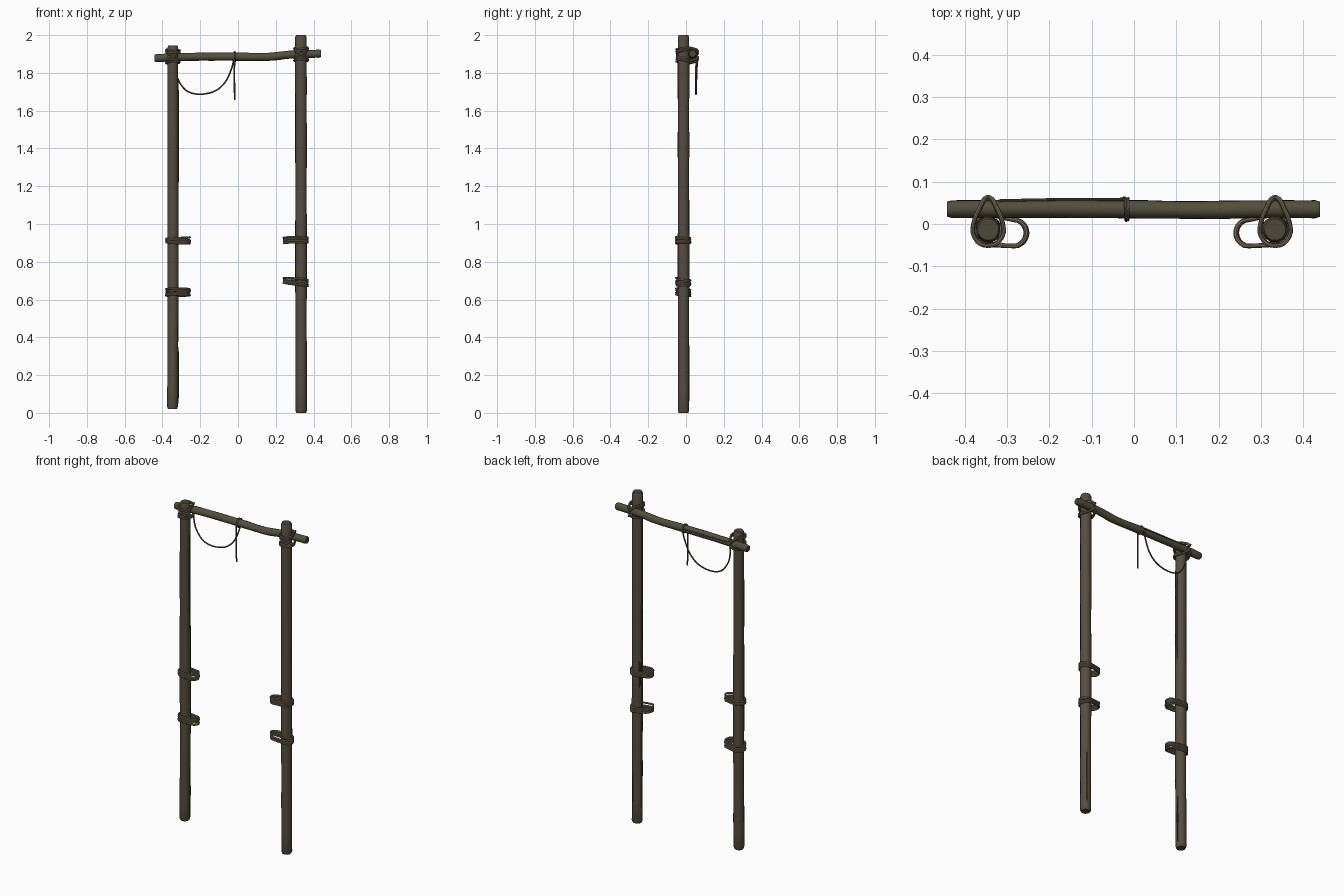
import bpy, bmesh, math, random
from mathutils import Vector

if "Cube" in bpy.data.objects:
    bpy.data.objects.remove(bpy.data.objects["Cube"])

random.seed(4)


def material(name, rgb):
    m = bpy.data.materials.new(name)
    m.diffuse_color = (*rgb, 1)
    m.use_nodes = True
    m.node_tree.nodes["Principled BSDF"].inputs["Base Color"].default_value = m.diffuse_color
    return m


POST = material("brown_wood", (0.094, 0.076, 0.049))
BEAM = material("olive_wood", (0.086, 0.077, 0.046))
CUT = material("cut_wood", (0.075, 0.065, 0.042))
BARK = material("dark_bark", (0.06, 0.05, 0.032))
ROPE = material("hemp_rope", (0.20, 0.155, 0.105))
CORD = material("dark_cord", (0.10, 0.08, 0.055))


def tube(name, pts, radii, sides, mats, jitter=0.0):
    """Sweep a ring along a path; the caps use the last material."""
    pts = [Vector(p) for p in pts]
    bm = bmesh.new()
    wob = [1 + random.uniform(-jitter, jitter) for _ in range(sides)]
    rings, normal = [], None
    for i, p in enumerate(pts):
        t = (pts[min(i + 1, len(pts) - 1)] - pts[max(i - 1, 0)]).normalized()
        if normal is None:
            normal = t.orthogonal()
        normal = (normal - t * normal.dot(t)).normalized()
        side = t.cross(normal)
        r = radii[i] if isinstance(radii, list) else radii
        ring = []
        for k in range(sides):
            a = 2 * math.pi * k / sides
            ring.append(bm.verts.new(p + (normal * math.cos(a) + side * math.sin(a)) * r * wob[k]))
        rings.append(ring)
    for a, b in zip(rings, rings[1:]):
        for k in range(sides):
            n = (k + 1) % sides
            bm.faces.new((a[k], a[n], b[n], b[k]))
    for ring in (rings[0][::-1], rings[-1]):
        bm.faces.new(ring).material_index = len(mats) - 1
    bmesh.ops.recalc_face_normals(bm, faces=bm.faces)
    me = bpy.data.meshes.new(name)
    bm.to_mesh(me)
    bm.free()
    for m in mats:
        me.materials.append(m)
    me.shade_smooth()
    me.set_sharp_from_angle(angle=math.radians(40))
    ob = bpy.data.objects.new(name, me)
    bpy.context.collection.objects.link(ob)
    return ob


def spline(ctrl, steps=6, closed=False):
    """Catmull-Rom curve through the control points."""
    c = [Vector(p) for p in ctrl]
    n = len(c)
    get = (lambda i: c[i % n]) if closed else (lambda i: c[max(0, min(n - 1, i))])
    out = []
    for i in range(n if closed else n - 1):
        a, b, d, e = get(i - 1), get(i), get(i + 1), get(i + 2)
        for s in range(steps):
            t = s / steps
            out.append(0.5 * (2 * b + (d - a) * t + (2 * a - 5 * b + 4 * d - e) * t * t
                              + (3 * b - a - 3 * d + e) * t ** 3))
    out.append(get(n) if closed else c[-1])
    return out


def log(name, ctrl, r, mat, jitter=0.04):
    """Slightly crooked pole with worn, rounded-off ends."""
    p = spline(ctrl, 4)
    d0, d1 = (p[1] - p[0]).normalized() * 0.012, (p[-1] - p[-2]).normalized() * 0.012
    p = [p[0], p[0] + d0] + p[1:-1] + [p[-1] - d1, p[-1]]
    radii = [r * random.uniform(0.97, 1.03) for _ in p]
    radii[0] = radii[-1] = r * 0.84
    return tube(name, p, radii, 12, [mat, CUT], jitter)


PY = -0.013

# Upright posts
log("left_post", [(-0.347, PY, 0.02), (-0.344, PY, 0.6), (-0.345, PY, 1.3), (-0.345, PY, 1.945)], 0.030, POST)
log("right_post", [(0.335, PY, 0.0), (0.334, PY, 0.7), (0.334, PY, 1.4), (0.333, PY, 2.0)], 0.031, POST)

# Crossbeam
log("crossbeam", [(-0.442, 0.035, 1.878), (-0.25, 0.036, 1.885), (-0.02, 0.035, 1.886),
                  (0.16, 0.033, 1.885), (0.28, 0.035, 1.897), (0.44, 0.035, 1.902)], 0.0215, BEAM)


# Thin bark slivers on the posts
def sliver(name, x, ang, z0, z1):
    cx, cy = x + 0.0285 * math.cos(ang), PY + 0.0285 * math.sin(ang)
    zs = [z0 + (z1 - z0) * f for f in (0, 0.1, 0.5, 0.9, 1)]
    tube(name, [(cx, cy, z) for z in zs], [0.001, 0.004, 0.005, 0.004, 0.001], 6, [BARK])


sliver("bark_sliver_1", 0.335, 1.2, 0.03, 0.39)
sliver("bark_sliver_2", -0.345, 0.1, 1.18, 1.75)
sliver("bark_sliver_3", -0.345, 0.2, 0.05, 0.35)
sliver("bark_sliver_4", 0.334, 2.6, 0.8, 1.0)


# Loose rope coils round a post, with an eye reaching inwards
def coil(name, x, inward, z, height, tilt, turns=4):
    for j in range(turns):
        dz = height * (j / (turns - 1) - 0.5)
        w = random.uniform(0.0, 0.005)
        ph = random.uniform(0, 6.28)
        shape = []
        for k in range(8):          # snug half round the post
            a = math.pi / 2 + math.pi * k / 7
            shape.append((0.0355 * math.cos(a), 0.0355 * math.sin(a)))
        for k in range(8):          # open half
            a = -math.pi / 2 + math.pi * k / 7
            shape.append((0.064 - w + 0.030 * math.cos(a), -0.008 + 0.031 * math.sin(a)))
        pts = []
        for i, (u, v) in enumerate(shape):
            h = dz + tilt * u + 0.004 * math.sin(ph + 2 * math.pi * i / 16)
            pts.append((x + inward * u, PY + v, z + h))
        tube(f"{name}_strand_{j + 1}", spline(pts, 3, True), 0.0055, 8, [ROPE])


coil("left_upper_coil", -0.345, 1, 0.913, 0.026, 0.0)
coil("left_lower_coil", -0.345, 1, 0.638, 0.032, 0.03)
coil("right_upper_coil", 0.334, -1, 0.913, 0.026, 0.03)
coil("right_lower_coil", 0.334, -1, 0.692, 0.028, 0.08)


# Lashings tying the beam to each post: teardrops over and under the beam
def lashing(name, x, zc):
    n = 0
    for s in (1, -1):
        for lift, grow in ((0.0, 0.0), (0.010, 0.003)):
            half = [(0.0, -0.050, 0.018), (0.022, -0.043, 0.018), (0.036, -0.018, 0.021),
                    (0.031, 0.010, 0.026), (0.020, 0.036, 0.027), (0.011, 0.054, 0.021)]
            tip = [(0.0, 0.061, 0.010)]
            ring = half + tip + [(-u, v, w) for u, v, w in half[:0:-1]]
            skew = random.uniform(-0.12, 0.12)
            pts = [(x + u * (1 + grow * 8), v + grow * (1 if v > 0 else -0.5),
                    zc + s * (w + (lift if v < 0.03 else lift * 0.5)) + skew * u) for u, v, w in ring]
            n += 1
            tube(f"{name}_strand_{n}", spline(pts, 4, True), 0.005, 8, [ROPE])
    # crossing turn on the front of the post
    for s in (1, -1):
        pts = [(x - 0.033, 0.0, zc - s * 0.02), (x - 0.026, -0.039, zc - s * 0.014),
               (x, -0.049, zc), (x + 0.026, -0.039, zc + s * 0.014), (x + 0.033, 0.0, zc + s * 0.02)]
        tube(f"{name}_cross_{2 + s}", spline(pts, 4), 0.005, 8, [ROPE])


lashing("left_lashing", -0.345, 1.887)
lashing("right_lashing", 0.334, 1.898)

# Slack cord: hangs behind, turns over the beam, tail drops in front
tube("hanging_cord", spline([
    (-0.338, 0.058, 1.885), (-0.332, 0.052, 1.82), (-0.315, 0.051, 1.76), (-0.27, 0.052, 1.704),
    (-0.2, 0.053, 1.687), (-0.12, 0.054, 1.705), (-0.065, 0.055, 1.755), (-0.032, 0.058, 1.83),
    (-0.021, 0.060, 1.885), (-0.019, 0.036, 1.911), (-0.018, 0.011, 1.89),
    (-0.019, 0.010, 1.80), (-0.018, 0.012, 1.657)], 6), 0.0042, 8, [CORD])

# Cord stretched along the back of the beam
tube("beam_cord", spline([(-0.32, 0.055, 1.895), (-0.17, 0.058, 1.892), (-0.02, 0.058, 1.893)], 6),
     0.0035, 8, [CORD])
tube("beam_cord_ring", [(-0.014, 0.035 + 0.025 * math.cos(a * math.pi / 8), 1.886 + 0.025 * math.sin(a * math.pi / 8))
                        for a in range(17)], 0.0038, 8, [ROPE])
